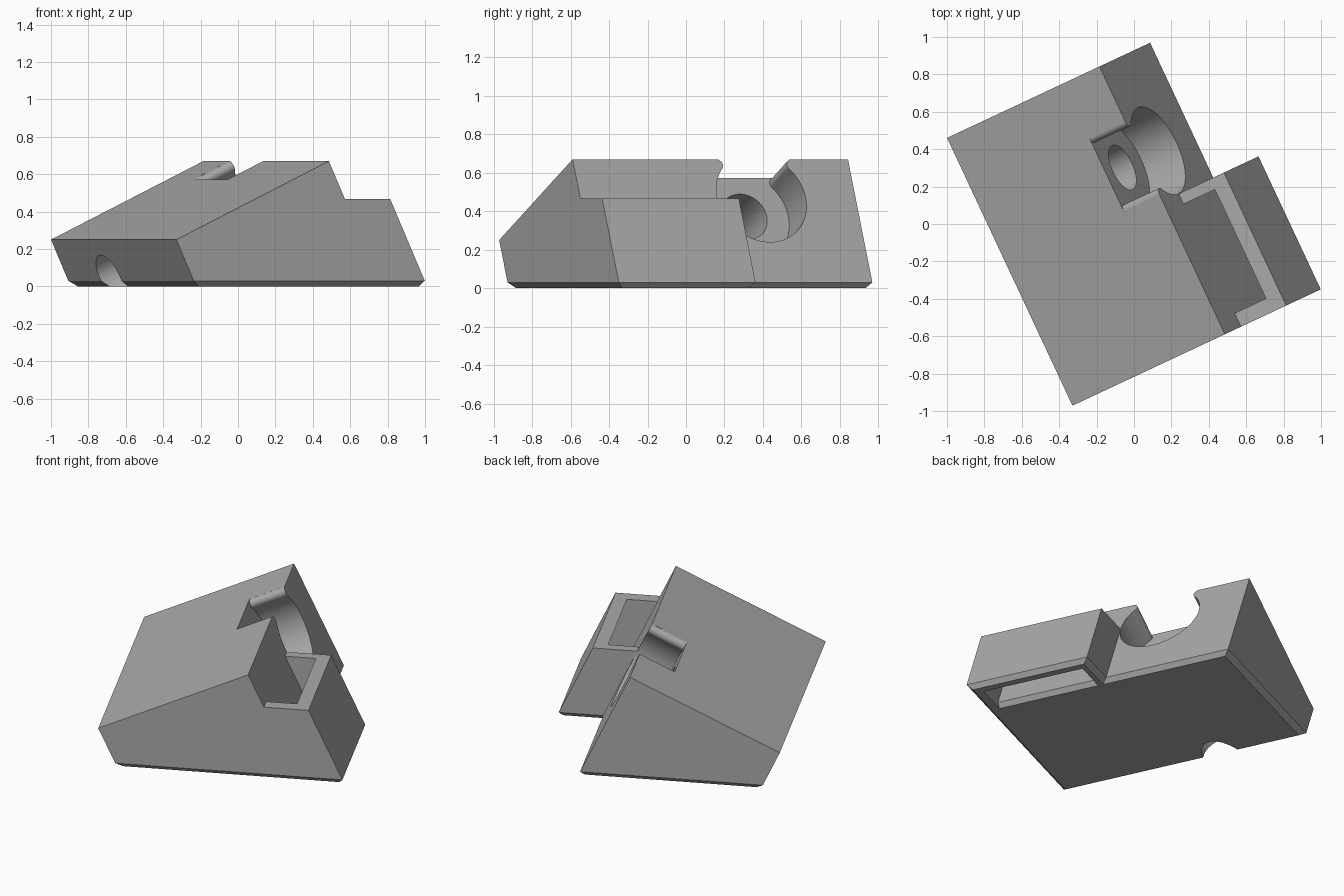
import bpy, bmesh, math
from mathutils import Matrix, Vector

if "Cube" in bpy.data.objects:
    bpy.data.objects.remove(bpy.data.objects["Cube"])

TILT = math.radians(25.1)
C, S = math.cos(TILT), math.sin(TILT)
T = 0.467                       # horizontal run per unit drop of the back faces
V0, V1 = -0.74, 0.841           # ends of the wedge

grey = bpy.data.materials.new("grey")
grey.diffuse_color = (0.40, 0.40, 0.40, 1)
grey.use_nodes = True
grey.node_tree.nodes["Principled BSDF"].inputs["Base Color"].default_value = grey.diffuse_color


def finish(bm, name):
    bmesh.ops.recalc_face_normals(bm, faces=bm.faces)
    me = bpy.data.meshes.new(name)
    bm.to_mesh(me)
    bm.free()
    me.materials.append(grey)
    ob = bpy.data.objects.new(name, me)
    bpy.context.collection.objects.link(ob)
    return ob


def hull(name, points):
    bm = bmesh.new()
    for p in points:
        bm.verts.new(p)
    bmesh.ops.convex_hull(bm, input=bm.verts)
    bmesh.ops.dissolve_limit(bm, angle_limit=0.01, verts=bm.verts, edges=bm.edges)
    return finish(bm, name)


def prism(profile, v0, v1):
    return [(u, v, z) for v in (v0, v1) for u, z in profile]


def boolean(target, cutter, operation):
    mod = target.modifiers.new(operation, 'BOOLEAN')
    mod.operation = operation
    mod.solver = 'EXACT'
    mod.object = cutter
    bpy.context.view_layer.objects.active = target
    bpy.ops.object.modifier_apply(modifier=mod.name)
    bpy.data.objects.remove(cutter)


# Tilted wedge with a chamfered foot
body = hull("wedge_body",
            prism([(-0.71, 0.25), (-0.608, 0.03), (0.489, 0.03), (0.19, 0.67)], V0, V1)
            + prism([(-0.565, 0), (0.467, 0)], V0 + 0.03, V1 - 0.03))

# Side block behind the wedge, chamfered the same way
block = hull("side_block",
             prism([(0.2, 0.467), (0.404, 0.03), (0.756, 0.03), (0.552, 0.467)], V0, 0.045)
             + prism([(0.42, 0), (0.734, 0)], V0 + 0.03, 0.015))

# Sloping slot running down through the side block
slot = hull("slot_cutter", prism([(u - T * (z - 0.467), z)
                                  for u in (0.1, 0.47) for z in (-0.1, 0.6)], -0.66, -0.016))
boolean(block, slot, 'DIFFERENCE')
boolean(body, block, 'UNION')

# Bore axis: normal to the sloping back face
axis = Vector((C, 0, S))
frame = Matrix((Vector((0, 1, 0)), Vector((-S, 0, C)), axis)).transposed()
origin = Vector((0.283, 0.30, 0.47))


def bore(name, profile, s0, s1):
    bm = bmesh.new()
    rings = [[bm.verts.new(origin + frame @ Vector((a, b, s))) for a, b in profile]
             for s in (s0, s1)]
    n = len(profile)
    for ring in rings:
        bm.faces.new(ring)
    for i in range(n):
        j = (i + 1) % n
        bm.faces.new((rings[0][i], rings[0][j], rings[1][j], rings[1][i]))
    return finish(bm, name)


def arc(cx, cy, r, a0, a1, n):
    return [(cx + r * math.cos(math.radians(a0 + (a1 - a0) * i / n)),
             cy + r * math.sin(math.radians(a0 + (a1 - a0) * i / n))) for i in range(n + 1)]


# Open-topped counterbore with rounded lips
R, F, HW, TOP = 0.254, 0.032, 0.2155, 0.2205
a = math.degrees(math.atan2(TOP - F, HW))
lip = arc(HW, TOP - F, F, 90, 180 + a, 12)
profile = ([(HW, 0.45)] + lip + arc(0, 0, R, a, -180 - a, 64)[1:-1]
           + [(-x, y) for x, y in reversed(lip)] + [(-HW, 0.45)])
boolean(body, bore("counterbore_cutter", profile, -0.232, 0.4), 'DIFFERENCE')

# Narrow through hole
boolean(body, bore("hole_cutter", arc(0, 0, 0.13, 0, 360, 64)[:-1], -1.3, -0.1), 'DIFFERENCE')

# Turn in plan and shade
body.data.transform(Matrix.Rotation(TILT, 4, 'Z'))
bpy.ops.object.select_all(action='DESELECT')
body.select_set(True)
bpy.context.view_layer.objects.active = body
bpy.ops.object.shade_smooth_by_angle(angle=math.radians(25))
for p in body.data.polygons:
    p.material_index = 0
